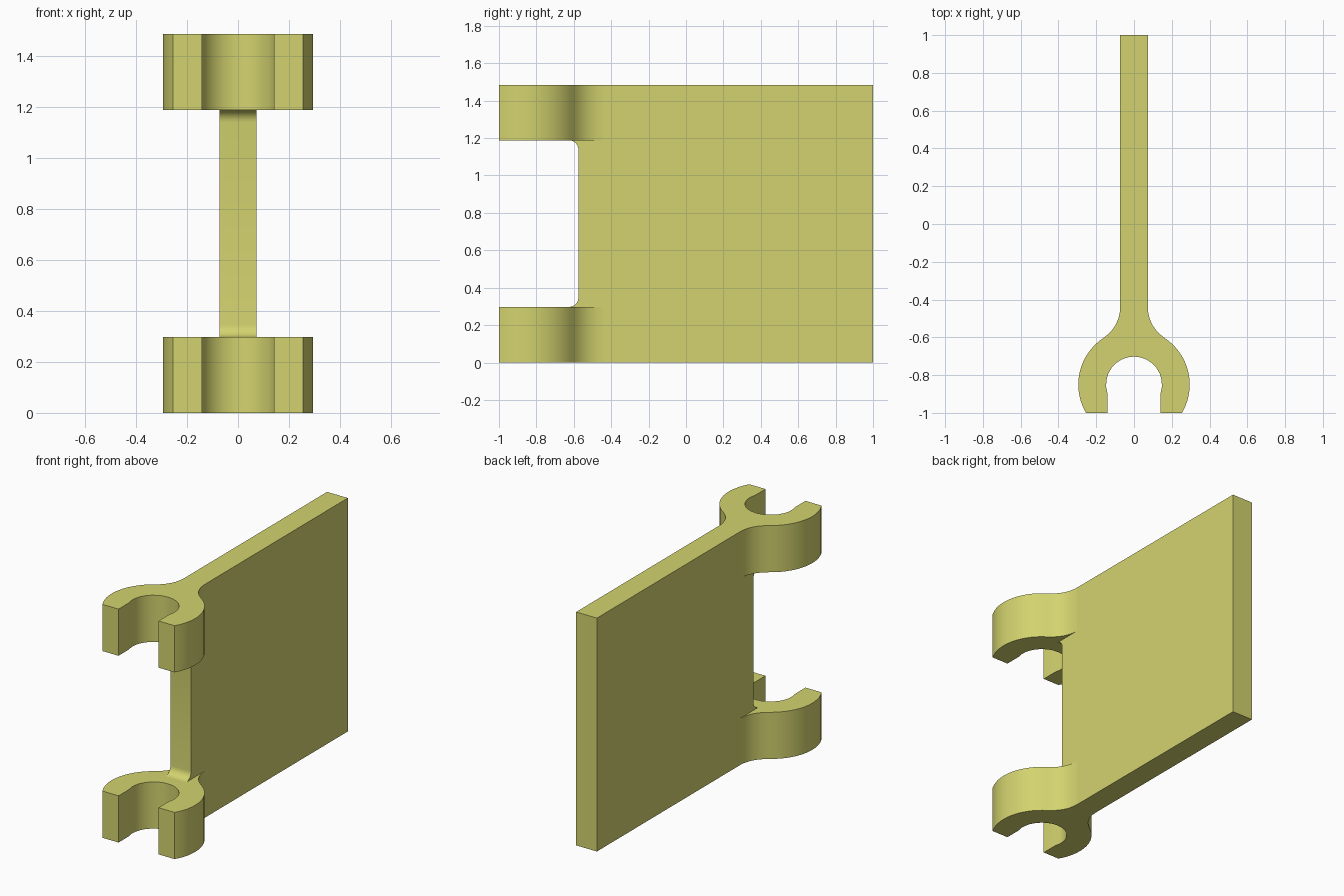
import bpy, bmesh, math
from mathutils import Vector

cube = bpy.data.objects.get("Cube")
if cube:
    bpy.data.objects.remove(cube)

HEIGHT, CLIP_H, HALF_T = 1.485, 0.297, 0.073
CLIP_Y, NECK_Y = -0.85, -0.44

mat = bpy.data.materials.new("olive yellow")
mat.use_nodes = True
colour = (0.65, 0.65, 0.16, 1)
mat.diffuse_color = colour
mat.node_tree.nodes["Principled BSDF"].inputs["Base Color"].default_value = colour


def arc(cx, cy, r, start, end, steps):
    """Points on an arc, angles in degrees."""
    angles = [math.radians(start + (end - start) * i / steps) for i in range(steps + 1)]
    return [(cx + r * math.cos(a), cy + r * math.sin(a)) for a in angles]


def extrude(name, points, offset):
    """Solid made by pushing a closed outline along the offset."""
    bm = bmesh.new()
    face = bm.faces.new([bm.verts.new(p) for p in points])
    result = bmesh.ops.extrude_face_region(bm, geom=[face], use_keep_orig=True)
    moved = [g for g in result["geom"] if isinstance(g, bmesh.types.BMVert)]
    bmesh.ops.translate(bm, verts=moved, vec=Vector(offset))
    bmesh.ops.recalc_face_normals(bm, faces=bm.faces)
    mesh = bpy.data.meshes.new(name)
    bm.to_mesh(mesh)
    bm.free()
    mesh.materials.append(mat)
    obj = bpy.data.objects.new(name, mesh)
    bpy.context.collection.objects.link(obj)
    bpy.ops.object.select_all(action="DESELECT")
    obj.select_set(True)
    bpy.context.view_layer.objects.active = obj
    bpy.ops.object.shade_smooth_by_angle(angle=math.radians(28))
    return obj


# Flat panel with a filleted tongue reaching forward between the clips
fillet, edge_y = 0.05, -0.575
low, high = CLIP_H, HEIGHT - CLIP_H
panel = [(1, 0), (1, HEIGHT), (NECK_Y, HEIGHT), (NECK_Y, high)]
panel += arc(edge_y - fillet, high - fillet, fillet, 90, 0, 6)
panel += arc(edge_y - fillet, low + fillet, fillet, 0, -90, 6)
panel += [(NECK_Y, low), (NECK_Y, 0)]
extrude("panel", [(-HALF_T, y, z) for y, z in panel], (2 * HALF_T, 0, 0))

# Half of the open clip outline: bore, jaw tip, outer curve, neck flare
outer_r, flare_r = 0.295, 0.193
join = math.degrees(math.atan2(NECK_Y - CLIP_Y, HALF_T + flare_r))
tip = math.degrees(math.asin((-1 - CLIP_Y) / outer_r))
half = arc(0, CLIP_Y, 0.148, 90, -18, 8)
half += [(half[-1][0], -1)]
half += arc(0, CLIP_Y, outer_r, tip, join, 14)
half += arc(HALF_T + flare_r, NECK_Y, flare_r, 180 + join, 180, 6)[1:]
outline = half + [(-x, y) for x, y in reversed(half[1:])]

for name, z in (("lower_clip", 0), ("upper_clip", high)):
    extrude(name, [(x, y, z) for x, y in outline], (0, 0, CLIP_H))
